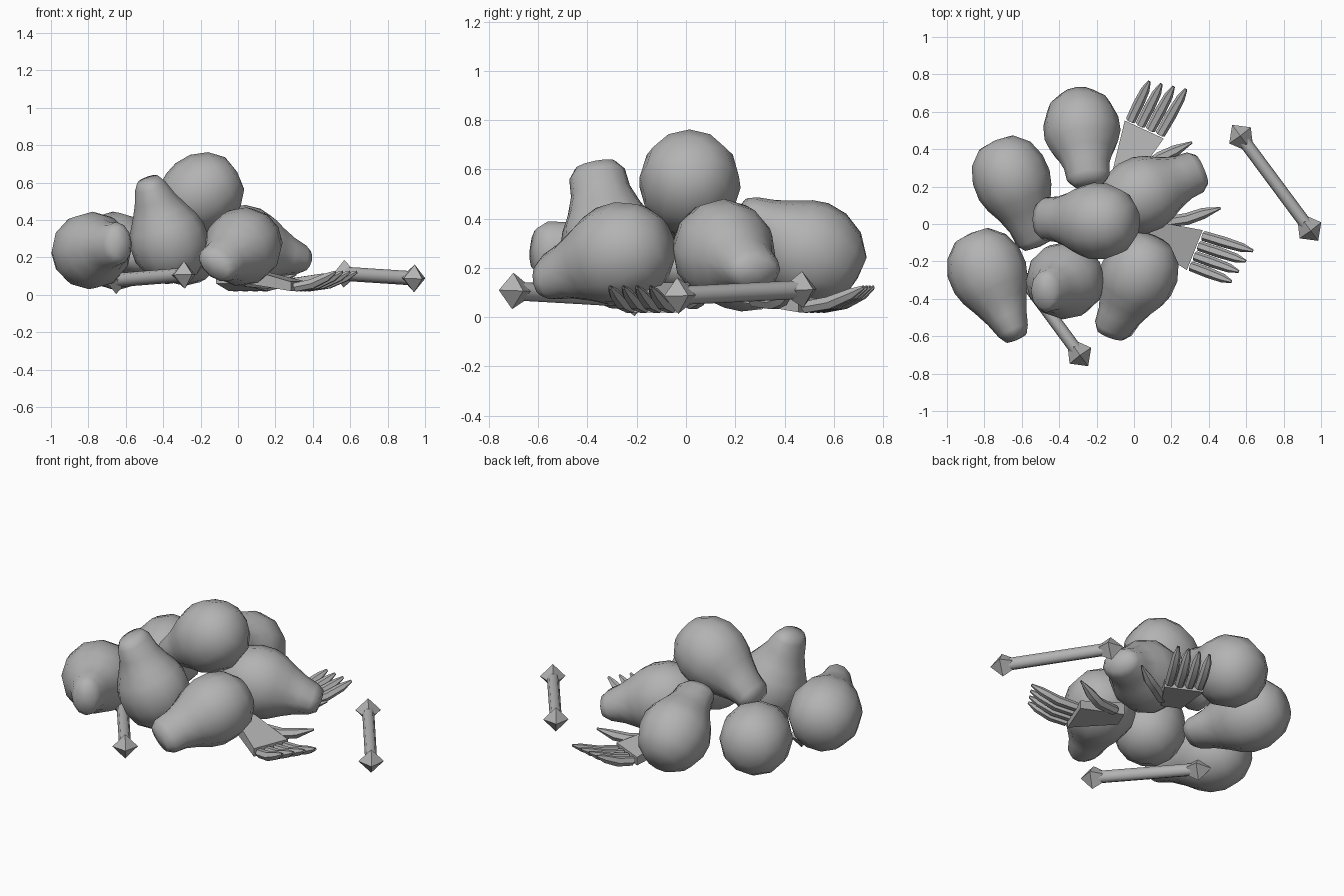
import bpy, bmesh, math
from mathutils import Vector

cube = bpy.data.objects.get("Cube")
if cube:
    bpy.data.objects.remove(cube, do_unlink=True)

bone_grey = bpy.data.materials.new("bone grey")
bone_grey.use_nodes = True
GREY = (0.45, 0.45, 0.45, 1)
bone_grey.diffuse_color = GREY
bone_grey.node_tree.nodes["Principled BSDF"].inputs["Base Color"].default_value = GREY


def finish(name, bm, angle):
    """Clean a bmesh and turn it into a shaded object."""
    bmesh.ops.remove_doubles(bm, verts=bm.verts, dist=0.0005)
    bmesh.ops.recalc_face_normals(bm, faces=bm.faces)
    mesh = bpy.data.meshes.new(name)
    bm.to_mesh(mesh)
    bm.free()
    mesh.materials.append(bone_grey)
    obj = bpy.data.objects.new(name, mesh)
    bpy.context.collection.objects.link(obj)
    bpy.ops.object.select_all(action='DESELECT')
    obj.select_set(True)
    bpy.context.view_layer.objects.active = obj
    bpy.ops.object.shade_smooth_by_angle(angle=math.radians(angle))


def loft(bm, path, sizes, sides, up=(0, 0, 1)):
    """Skin elliptical rings of (half width, half thickness) along a path."""
    axis = (path[-1] - path[0]).normalized()
    across = Vector(up).cross(axis).normalized()
    over = axis.cross(across)
    rings = []
    for centre, (w, t) in zip(path, sizes):
        angles = [math.tau * i / sides for i in range(sides)]
        rings.append([bm.verts.new(centre + across * math.cos(a) * w + over * math.sin(a) * t)
                      for a in angles])
    for low, high in zip(rings, rings[1:]):
        for i in range(sides):
            j = (i + 1) % sides
            bm.faces.new((low[i], low[j], high[j], high[i]))


# Skulls: round cranium running into a flattened jaw, (position, half width, half thickness)
SKULL = [(-.21, 0, 0), (-.195, .1, .1), (-.13, .17, .17), (-.04, .202, .207), (.05, .205, .208),
         (.12, .185, .187), (.19, .15, .15), (.27, .122, .112), (.35, .115, .085),
         (.39, .085, .06), (.40, 0, 0)]


def skull(name, cranium, jaw, thin):
    cranium = Vector(cranium)
    reach = Vector(jaw) - cranium
    axis = reach.normalized()
    stretch = reach.length / .4
    path = [cranium + axis * d * (stretch if d > 0 else 1) for d, w, t in SKULL]
    bm = bmesh.new()
    loft(bm, path, [(w, t) for d, w, t in SKULL], 12, thin)
    finish(name, bm, 60)


skull("top_skull", (-.185, .015, .55), (-.52, .03, .35), (0, 0, 1))
skull("front_centre_skull", (-.365, -.3, .275), (-.485, -.37, .625), (1, 0, 0))
skull("back_right_skull", (-.66, .255, .235), (-.5, -.12, .2), (0, 0, 1))
skull("front_right_skull", (-.79, -.24, .235), (-.625, -.62, .28), (1, .4, 0))
skull("back_skull", (-.28, .515, .26), (-.24, .21, .435), (0, 0, 1))
skull("front_left_skull", (.03, -.26, .26), (-.13, -.6, .15), (.5, -.3, .8))
skull("left_skull", (.03, .15, .27), (.37, .295, .18), (0, 0, 1))


# Long bones: slim round shaft with pointed four-sided knobs
def long_bone(name, start, end):
    start, end = Vector(start), Vector(end)
    axis = (end - start).normalized()
    bm = bmesh.new()
    loft(bm, [start + axis * .1, end - axis * .1], [(.034, .038)] * 2, 8)
    for tip, inward in ((start, axis), (end, -axis)):
        loft(bm, [tip, tip + inward * .07, tip + inward * .15],
             [(0, 0), (.072, .074), (.026, .026)], 4)
    finish(name, bm, 50)


long_bone("left_long_bone", (.525, .53, .115), (.985, -.09, .085))
long_bone("front_long_bone", (-.695, -.15, .075), (-.245, -.76, .11))


# Hands: wedge palm, four upturned fingers and a thumb
def hand(name, knuckles, direction, thumb_side):
    u = Vector((*direction, 0)).normalized()
    v = Vector((-u.y, u.x, 0)) * thumb_side
    origin = Vector((*knuckles, 0))

    def at(along, across, z):
        return origin + u * along + v * across + Vector((0, 0, z))

    palm = bmesh.new()
    corners = [palm.verts.new(at(a, s * w, z))
               for a, w, low, high in ((0, .115, .02, .07), (-.28, .06, .06, .14))
               for s in (-1, 1) for z in (low, high)]
    bmesh.ops.convex_hull(palm, input=corners)
    finish(name + "_palm", palm, 30)

    fingers = bmesh.new()
    for i in range(4):
        side = (i - 1.5) * .058
        reach = .245 + .015 * i
        shape = [(.012, .04, 0), (.013, .04, .027), (.45 * reach, .058, .029),
                 (.8 * reach, .095, .024), (reach, .122, .008)]
        loft(fingers, [at(a, side * (1 + a * .4) + a * .05, z) for a, z, r in shape],
             [(r, r) for a, z, r in shape], 6)
    finish(name + "_fingers", fingers, 40)

    thumb = bmesh.new()
    loft(thumb, [at(-.22, .07, .07), at(-.1, .14, .06), at(-.03, .2, .075), at(.045, .26, .11)],
         [(r, r) for r in (.03, .032, .03, .006)], 6)
    finish(name + "_thumb", thumb, 40)


hand("back_hand", (.055, .505), (.42, .91), -1)
hand("left_hand", (.325, -.14), (.93, -.37), 1)
